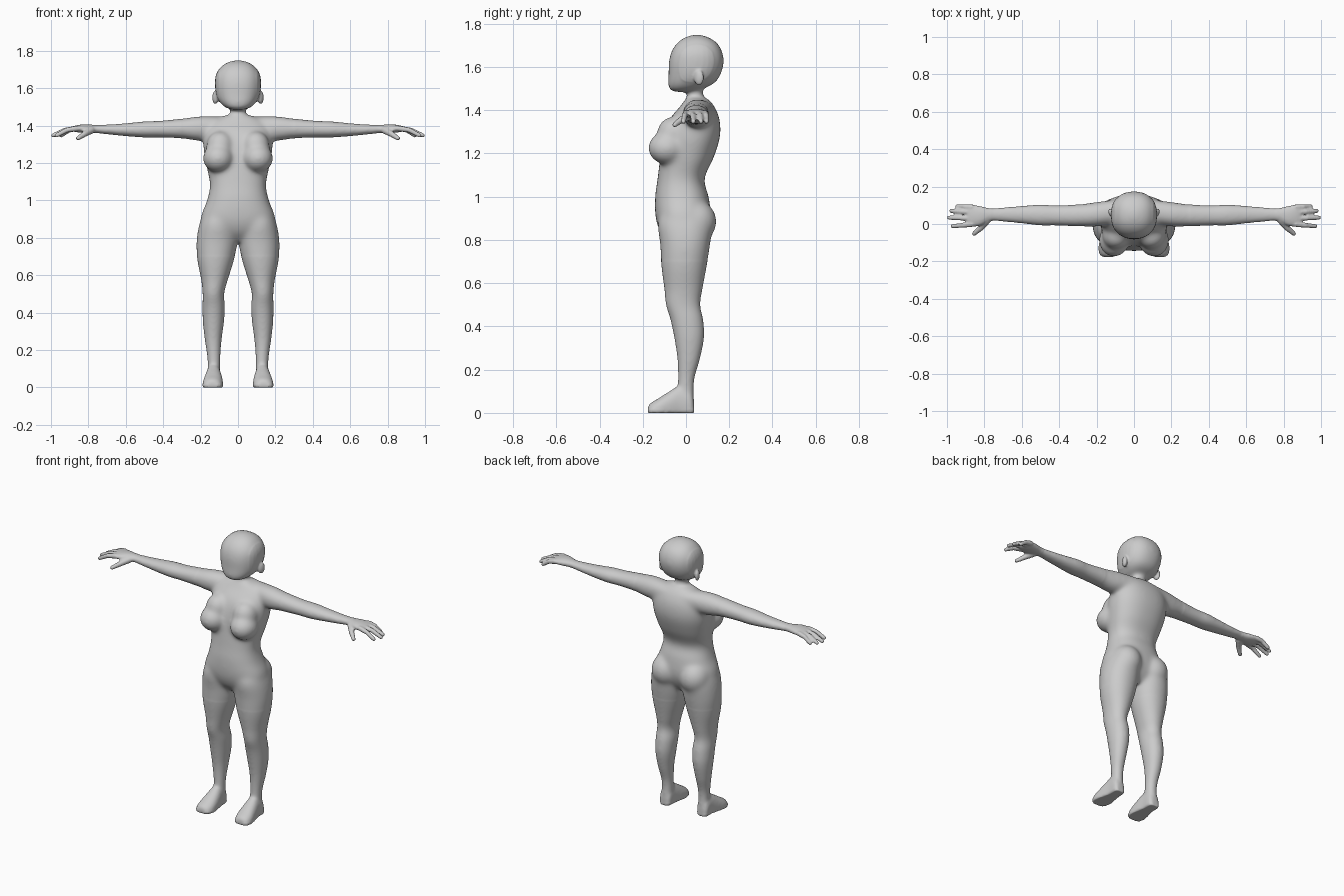
import bpy, bmesh, math
from mathutils import Vector, Matrix

if "Cube" in bpy.data.objects:
    bpy.data.objects.remove(bpy.data.objects["Cube"])

SEGMENTS = 32
VOXEL = 0.006
bm = bmesh.new()


def spline(a, b, c, d, t):
    """Smooth value between b and c for uneven rows, each given as (position, value)."""
    span = c[0] - b[0]
    slope_b = (c[1] - a[1]) / (c[0] - a[0]) * span
    slope_c = (d[1] - b[1]) / (d[0] - b[0]) * span
    s = 1 - t
    return (b[1] * (1 + 2 * t) * s * s + slope_b * t * s * s
            + c[1] * t * t * (3 - 2 * t) - slope_c * t * t * s)


def loft(axis, rows, power=2.0, side=1, steps=5):
    """Skin rounded sections along an axis; each row is (position, u min, u max, v min, v max)."""
    order = {"x": (1, 2, 0), "y": (0, 2, 1), "z": (0, 1, 2)}[axis]
    sections = []
    last = len(rows) - 1
    for i in range(last):
        near = [rows[max(i - 1, 0)], rows[i], rows[i + 1], rows[min(i + 2, last)]]
        for k in range(steps + (i == last - 1)):
            t = k / steps
            place = near[1][0] + (near[2][0] - near[1][0]) * t
            sections.append([place] + [spline(*[(r[0], r[j]) for r in near], t)
                                       for j in range(1, 5)])
    rings = []
    for place, u0, u1, v0, v1 in sections:
        ring = []
        for k in range(SEGMENTS):
            angle = math.tau * k / SEGMENTS
            c, s = math.cos(angle), math.sin(angle)
            u = math.copysign(abs(c) ** (2 / power), c)
            v = math.copysign(abs(s) ** (2 / power), s)
            co = [0, 0, 0]
            for index, value in zip(order, ((u0 + u1 + (u1 - u0) * u) / 2,
                                            (v0 + v1 + (v1 - v0) * v) / 2, place)):
                co[index] = value
            ring.append(bm.verts.new((co[0] * side, co[1], max(co[2], 0))))
        rings.append(ring)
    faces = [bm.faces.new(rings[0]), bm.faces.new(rings[-1])]
    for low, high in zip(rings, rings[1:]):
        for k in range(SEGMENTS):
            n = (k + 1) % SEGMENTS
            faces.append(bm.faces.new((low[k], low[n], high[n], high[k])))
    bmesh.ops.recalc_face_normals(bm, faces=faces)


def ball(center, size, side=1, tilt=0):
    x, y, z = center
    matrix = (Matrix.Translation((x * side, y, z)) @ Matrix.Rotation(tilt * side, 4, "Z")
              @ Matrix.Diagonal((*size, 1)))
    bmesh.ops.create_uvsphere(bm, u_segments=24, v_segments=16, radius=1, matrix=matrix)


def digit(points, radii, side):
    """Finger or thumb: tapered segments with round joints."""
    points = [Vector((x * side, y, z)) for x, y, z in points]
    for p, r in zip(points, radii):
        ball(p, (r, r, r))
    for p, q, r, s in zip(points, points[1:], radii, radii[1:]):
        turn = (q - p).to_track_quat("Z", "Y").to_matrix().to_4x4()
        bmesh.ops.create_cone(bm, cap_ends=True, segments=16, radius1=r, radius2=s,
                              depth=(q - p).length,
                              matrix=Matrix.Translation((p + q) / 2) @ turn)


# Torso, with neck
loft("z", [(.78, -.08, .08, -.07, .06), (.83, -.17, .17, -.115, .095),
           (.9, -.2, .2, -.14, .115), (1, -.166, .166, -.143, .105),
           (1.08, -.15, .15, -.132, .085), (1.18, -.168, .168, -.12, .128),
           (1.28, -.185, .185, -.105, .158), (1.36, -.18, .18, -.075, .155),
           (1.42, -.15, .15, -.025, .13), (1.455, -.07, .07, .0, .1)], 2.3)
loft("z", [(1.38, -.07, .07, -.02, .1), (1.45, -.045, .045, .004, .082),
           (1.54, -.04, .04, .004, .075)])

# Head
loft("z", [(1.484, -.03, .03, -.055, .0), (1.492, -.06, .06, -.075, .055),
           (1.52, -.095, .095, -.084, .125), (1.56, -.115, .115, -.081, .158),
           (1.62, -.123, .123, -.08, .175), (1.67, -.118, .118, -.068, .168),
           (1.71, -.095, .095, -.042, .145), (1.737, -.06, .06, -.005, .105),
           (1.75, -.015, .015, .035, .065)], 2.3)

for side in (1, -1):
    # Ear, bust and buttock
    ball((.122, .06, 1.55), (.014, .024, .036), side, -.4)
    ball((.105, -.085, 1.225), (.083, .091, .078), side, .15)
    ball((.095, -.06, 1.29), (.075, .075, .08), side)
    ball((.1, .045, .885), (.092, .097, .1), side)

    # Leg
    loft("z", [(.05, .095, .162, -.045, .037), (.15, .095, .163, -.037, .038),
               (.25, .088, .177, -.04, .065), (.35, .075, .188, -.055, .084),
               (.43, .07, .19, -.072, .08), (.5, .074, .189, -.093, .066),
               (.57, .056, .196, -.1, .076), (.68, .022, .217, -.114, .096),
               (.78, .003, .222, -.12, .112), (.88, .01, .205, -.13, .12),
               (.96, .04, .17, -.1, .08)], 2.1, side)

    # Foot
    loft("y", [(.038, .11, .155, -.01, .05), (.025, .095, .168, -.03, .1),
               (-.03, .09, .172, -.04, .125), (-.08, .082, .182, -.04, .098),
               (-.13, .08, .19, -.035, .066), (-.165, .092, .182, -.025, .045),
               (-.176, .11, .165, -.01, .032)], 2.2, side)

    # Arm and palm
    loft("x", [(.06, .01, .135, 1.34, 1.447), (.2, -.014, .118, 1.318, 1.45),
               (.3, -.013, .105, 1.331, 1.437), (.42, -.008, .1, 1.336, 1.425),
               (.5, -.008, .104, 1.336, 1.422), (.6, .003, .097, 1.343, 1.412),
               (.7, .012, .089, 1.353, 1.405), (.77, .016, .084, 1.36, 1.404),
               (.82, -.008, .095, 1.36, 1.406), (.86, -.014, .102, 1.364, 1.402),
               (.89, -.008, .1, 1.37, 1.394)], 2.1, side)

    # Fingers and thumb
    for root, tip, reach in ((.09, .095, .945), (.062, .07, .977),
                             (.03, .034, .989), (-.001, -.012, .97)):
        digit([(.865, root, 1.384), ((.865 + reach) / 2, (root + tip) / 2, 1.375),
               (reach, tip, 1.347)], (.015, .0135, .0115), side)
    digit([(.785, .02, 1.375), (.82, -.022, 1.355), (.855, -.052, 1.332)],
          (.02, .016, .012), side)

# Fuse all parts into one skin
mesh = bpy.data.meshes.new("body")
bm.to_mesh(mesh)
bm.free()
body = bpy.data.objects.new("body", mesh)
bpy.context.collection.objects.link(body)
remesh = body.modifiers.new("fuse", "REMESH")
remesh.mode = "VOXEL"
remesh.voxel_size = VOXEL
fused = body.evaluated_get(bpy.context.evaluated_depsgraph_get())
skin = bmesh.new()
skin.from_mesh(fused.to_mesh())
body.modifiers.clear()

# Blend the joins, keeping hands, ears and soles crisp
soft = [v for v in skin.verts if abs(v.co.x) < .76 and .02 < v.co.z
        and not (abs(v.co.x) > .1 and v.co.z > 1.5)]
bust = [v for v in soft if v.co.z > .7 and abs(v.co.x) < .3]
for group, rounds in ((skin.verts[:], 2), (soft, 12), (bust, 25)):
    for i in range(rounds):
        bmesh.ops.smooth_vert(skin, verts=group, factor=.5,
                              use_axis_x=True, use_axis_y=True, use_axis_z=True)
for v in skin.verts:
    v.co.z = max(v.co.z, 0)
for f in skin.faces:
    f.smooth = True
skin.to_mesh(mesh)
skin.free()

# Plain grey finish
grey = bpy.data.materials.new("soft grey")
grey.use_nodes = True
colour = (.6, .6, .6, 1)
grey.diffuse_color = colour
grey.node_tree.nodes["Principled BSDF"].inputs["Base Color"].default_value = colour
mesh.materials.clear()
mesh.materials.append(grey)
